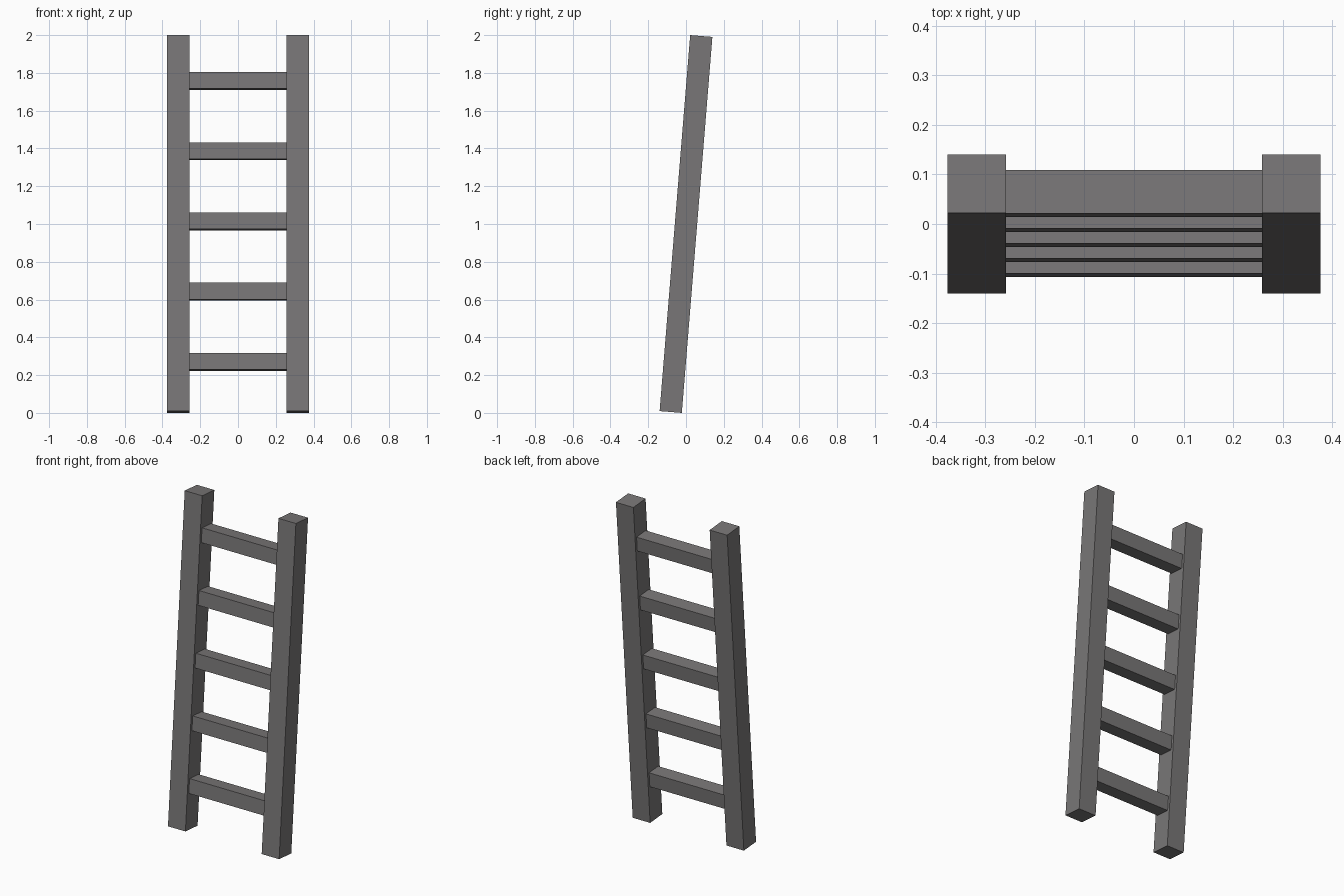
import bpy, math
from mathutils import Matrix, Vector

if "Cube" in bpy.data.objects:
    bpy.data.objects.remove(bpy.data.objects["Cube"])

LEAN = math.radians(-4.65)
tilt = Matrix.Rotation(LEAN, 4, 'X')
centre = Matrix.Translation((0, 0, 1))

grey = bpy.data.materials.new("dark grey")
grey.diffuse_color = (0.19, 0.183, 0.184, 1)
grey.use_nodes = True
grey.node_tree.nodes["Principled BSDF"].inputs["Base Color"].default_value = grey.diffuse_color


def box(name, size, pos):
    """Box given in the ladder's own upright frame, then leaned back."""
    bpy.ops.mesh.primitive_cube_add(size=1)
    ob = bpy.context.object
    ob.name = name
    ob.data.transform(centre @ tilt @ Matrix.Translation(pos) @ Matrix.Diagonal((*size, 1)))
    ob.data.materials.append(grey)
    return ob


# Side rails
for side, x in (("left", -0.317), ("right", 0.317)):
    box(side + "_rail", (0.118, 0.118, 1.997), Vector((x, 0, 0)))

# Rungs
for i in range(5):
    box(f"rung_{i + 1}", (0.516, 0.088, 0.088), Vector((0, 0, 0.0135 + (i - 2) * 0.373)))
